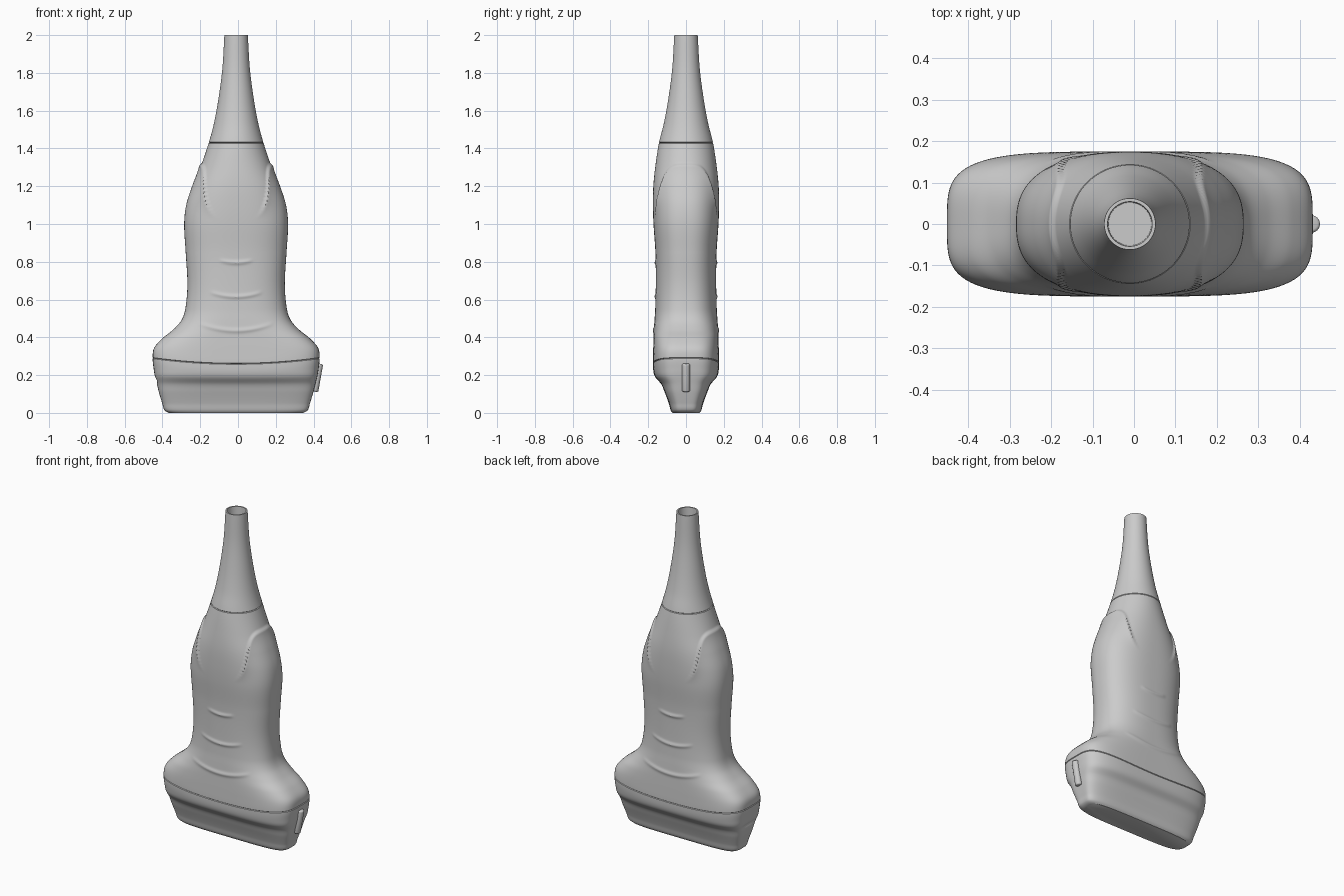
import bpy, bmesh, math

if "Cube" in bpy.data.objects:
    bpy.data.objects.remove(bpy.data.objects["Cube"])

CX = -0.01          # body axis, the marker makes up the rest of the width
SEG = 160
SEAM, COLLAR = 0.29, 1.43

# z, half width, half depth, superellipse exponent
PROFILE = [
    (0.0, .355, .072, 4.5), (.012, .378, .081, 4.5), (.05, .391, .091, 4.5),
    (.11, .409, .113, 4.5), (.155, .420, .131, 4.3), (.195, .430, .160, 4.2),
    (.23, .436, .171, 4), (.29, .442, .175, 4), (.345, .434, .174, 3.8),
    (.395, .392, .172, 3.5), (.44, .335, .170, 3.1), (.49, .290, .167, 2.8),
    (.55, .269, .163, 2.6), (.68, .258, .160, 2.5), (.85, .267, .162, 2.5),
    (1.0, .275, .172, 2.5), (1.1, .264, .175, 2.4), (1.2, .231, .173, 2.3),
    (1.3, .189, .163, 2.15), (1.43, .145, .143, 2), (1.53, .118, .118, 2),
    (1.66, .094, .094, 2), (1.82, .073, .073, 2), (2.0, .062, .062, 2)]


def smooth(t):
    t = max(0.0, min(1.0, t))
    return t * t * (3 - 2 * t)


def section(z):
    """Smooth (Hermite) interpolation of the profile table."""
    P = PROFILE
    i = 0
    while i < len(P) - 2 and z > P[i + 1][0]:
        i += 1
    a, b = P[i], P[i + 1]
    h = b[0] - a[0]
    t = (z - a[0]) / h

    def slope(j, k):
        lo, hi = max(j - 1, 0), min(j + 1, len(P) - 1)
        return (P[hi][k] - P[lo][k]) / (P[hi][0] - P[lo][0])
    out = []
    for k in (1, 2, 3):
        m0, m1 = slope(i, k) * h, slope(i + 1, k) * h
        out.append((2*t**3 - 3*t**2 + 1) * a[k] + (t**3 - 2*t**2 + t) * m0
                   + (3*t**2 - 2*t**3) * b[k] + (t**3 - t**2) * m1)
    return out


def relief(x, y, z):
    """Height of the raised details above the base surface."""
    d = 0.0
    # grip ridges, front and back: centre z, half length, rise at the ends
    for zc, half, rise in ((.795, .085, .012), (.615, .135, .023), (.437, .195, .036)):
        u = x / half
        if abs(u) < 1 and abs(y) > .08:
            d += .006 * math.sqrt(1 - u * u) * math.exp(-((z - zc - rise * u * u) / .010) ** 2)
    # arched thumb panels on the two sides
    if 1.0 < z < 1.35:
        below = 1.325 - .22 * (abs(y) / .156) ** 4 - z
        d += .012 * smooth(below / .018) * math.exp(-max(below, 0) / .07) * smooth((z - 1.02) / .12)
    # small dent on the left side of the head
    if x < -.3:
        d -= .009 * math.exp(-((z - .172) / .012) ** 2) * math.exp(-(y / .06) ** 4)
    # parting lines
    if abs(z - SEAM) < .001 or abs(z - COLLAR) < .001:
        d -= .004
    return d


def ring(bm, z):
    rx, ry, n = section(z)
    verts = []
    for i in range(SEG):
        t = 2 * math.pi * i / SEG
        c, s = math.cos(t), math.sin(t)
        r = (abs(c) ** n + abs(s) ** n) ** (-1 / n)
        x, y = rx * r * c, ry * r * s
        gx = math.copysign(abs(r * c) ** (n - 1) / rx, c)
        gy = math.copysign(abs(r * s) ** (n - 1) / ry, s)
        g = math.hypot(gx, gy)
        d = relief(x, y, z)
        # rings around the head seam sag in the middle
        sag = .03 * (1 - min(1, (x / .442) ** 2)) * math.exp(-((z - SEAM) / .09) ** 2)
        verts.append(bm.verts.new((CX + x + d * gx / g, y + d * gy / g, z - sag)))
    return verts


def bridge(bm, a, b):
    for i in range(SEG):
        j = (i + 1) % SEG
        bm.faces.new((a[i], a[j], b[j], b[i]))


def finish(ob):
    bpy.context.collection.objects.link(ob)
    bpy.ops.object.select_all(action='DESELECT')
    ob.select_set(True)
    bpy.context.view_layer.objects.active = ob
    bpy.ops.object.shade_smooth_by_angle(angle=math.radians(32))


def loft(name, z0, z1, step, bottom=False, socket=False):
    bm = bmesh.new()
    count = round((z1 - z0) / step)
    zs = [z0 + (z1 - z0) * i / count for i in range(count + 1)]
    # tight rings beside the parting lines
    if z0 > 0:
        zs.insert(1, z0 + .003)
    if z1 < 2:
        zs.insert(-1, z1 - .003)
    rings = [ring(bm, z) for z in zs]
    if bottom:
        bm.faces.new(list(reversed(rings[0])))
    if socket:   # hollow cable opening
        for r, z in ((.054, 2.0), (.052, 1.94)):
            rings.append([bm.verts.new((CX + r * math.cos(2 * math.pi * i / SEG),
                                        r * math.sin(2 * math.pi * i / SEG), z))
                          for i in range(SEG)])
        bm.faces.new(rings[-1])
    for a, b in zip(rings, rings[1:]):
        bridge(bm, a, b)
    me = bpy.data.meshes.new(name)
    bm.to_mesh(me)
    bm.free()
    finish(bpy.data.objects.new(name, me))


# main body parts
loft("scan_head", 0, SEAM, .006, bottom=True)
loft("handle", SEAM, COLLAR, .006)
loft("cable_sleeve", COLLAR, 2.0, .02, socket=True)

# orientation marker rib on the right side
bm = bmesh.new()
bmesh.ops.create_cone(bm, cap_ends=True, segments=32, radius1=.021, radius2=.021, depth=.15)
rim = [e for e in bm.edges if abs(e.verts[0].co.z - e.verts[1].co.z) < 1e-5]
bmesh.ops.bevel(bm, geom=rim, offset=.008, segments=4, profile=.5, affect='EDGES')
me = bpy.data.meshes.new("marker_rib")
bm.to_mesh(me)
bm.free()
rib = bpy.data.objects.new("marker_rib", me)
rib.location = (.417, 0, .187)
rib.rotation_euler = (0, math.radians(10), 0)
finish(rib)
